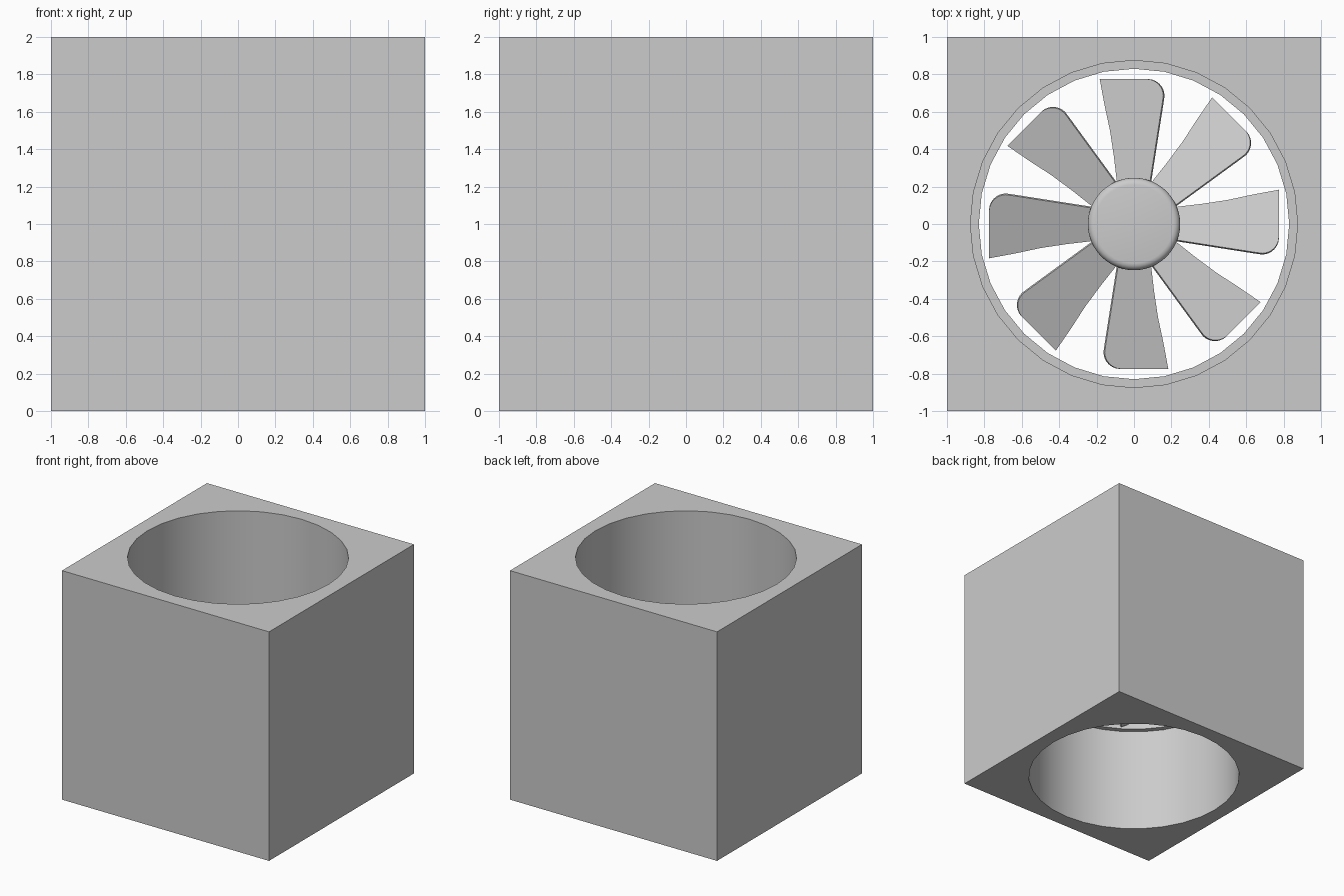
import bpy, bmesh, math
from mathutils import Vector, Matrix

if "Cube" in bpy.data.objects:
    bpy.data.objects.remove(bpy.data.objects["Cube"])

SIDES = 32
R_HOLE = 0.875
MID = 1.0                      # height of the fan plane
PITCH = math.radians(20)


def finish(name, bm, smooth=True):
    bmesh.ops.recalc_face_normals(bm, faces=bm.faces)
    me = bpy.data.meshes.new(name)
    bm.to_mesh(me)
    bm.free()
    ob = bpy.data.objects.new(name, me)
    bpy.context.collection.objects.link(ob)
    bpy.ops.object.select_all(action='DESELECT')
    ob.select_set(True)
    bpy.context.view_layer.objects.active = ob
    if smooth:
        bpy.ops.object.shade_smooth_by_angle(angle=math.radians(35))
    return ob


def lathe(name, profile, sides, closed=False):
    """Turn (radius, z) points around the z axis."""
    bm = bmesh.new()
    rings = []
    for i in range(sides):
        a = math.tau * i / sides
        rings.append([bm.verts.new((r * math.sin(a), r * math.cos(a), z)) for r, z in profile])
    n = len(profile)
    for i in range(sides):
        p, q = rings[i], rings[(i + 1) % sides]
        for j in range(n if closed else n - 1):
            k = (j + 1) % n
            bm.faces.new((p[j], q[j], q[k], p[k]))
    if not closed:
        bm.faces.new([r[0] for r in rings])
        bm.faces.new([r[-1] for r in rings])
    return finish(name, bm)


# Housing: square frame around a round duct, extruded upwards
bm = bmesh.new()
square = [bm.verts.new((x, y, 0)) for x, y in ((-1, -1), (1, -1), (1, 1), (-1, 1))]
circle = [bm.verts.new((R_HOLE * math.sin(math.tau * i / SIDES),
                        R_HOLE * math.cos(math.tau * i / SIDES), 0)) for i in range(SIDES)]
edges = [bm.edges.new((loop[i - 1], loop[i])) for loop in (square, circle) for i in range(len(loop))]
bmesh.ops.triangle_fill(bm, use_beauty=True, edges=edges, normal=(0, 0, 1))
for f in [f for f in bm.faces if f.calc_center_median().xy.length < 0.8
          and all(v in circle for v in f.verts)]:
    bm.faces.remove(f)
ext = bmesh.ops.extrude_face_region(bm, geom=bm.faces[:], use_keep_orig=True)
bmesh.ops.translate(bm, vec=(0, 0, 2), verts=[g for g in ext['geom'] if isinstance(g, bmesh.types.BMVert)])
finish("housing", bm)

# Mounting ring inside the duct
lathe("duct_ring", [(R_HOLE, MID - 0.07), (0.83, MID - 0.07), (0.83, MID + 0.07), (R_HOLE, MID + 0.07)],
      SIDES, closed=True)

# Hub with rounded rims
arc = [(0.21 + 0.037 * math.cos(t), 0.063 + 0.037 * math.sin(t))
       for t in (math.pi / 2 * i / 4 for i in range(5))]
hub = [(r, MID - z) for r, z in reversed(arc)] + [(r, MID + z) for r, z in arc]
lathe("hub", hub, 48)

# Fan blades: one swept, pitched outline repeated eight times
outline = [(-0.08, 0.17)]
outline += [(0.08, 0.17), (0.155, 0.65)]
outline += [(0.07 + 0.09 * math.cos(t), 0.685 + 0.09 * math.sin(t))
            for t in (math.pi / 2 * i / 6 for i in range(7))]
outline += [(-0.18, 0.775), (-0.153, 0.63), (-0.125, 0.5), (-0.104, 0.36), (-0.09, 0.24)]
normal = Vector((-math.sin(PITCH), 0, math.cos(PITCH)))
bm = bmesh.new()
for i in range(8):
    rot = Matrix.Rotation(math.tau * i / 8, 3, 'Z')
    layers = []
    for off in (-0.01, 0.01):
        layers.append([bm.verts.new(rot @ (Vector((x, y, MID + x * math.tan(PITCH))) + normal * off))
                       for x, y in outline])
        bm.faces.new(layers[-1])
    lo, hi = layers
    for j in range(len(outline)):
        bm.faces.new((lo[j - 1], lo[j], hi[j], hi[j - 1]))
finish("fan_blades", bm)
